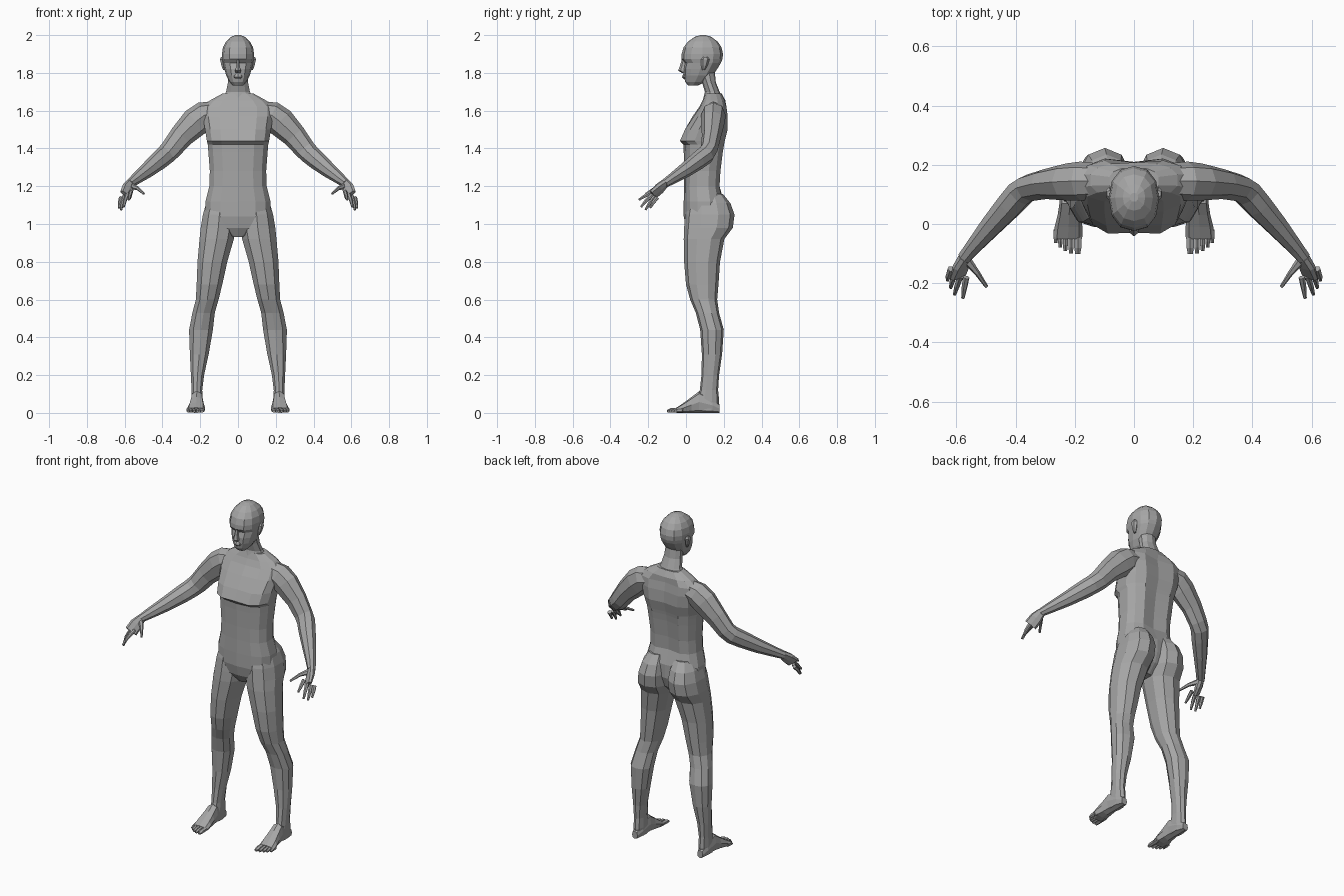
import bpy, bmesh, math
from mathutils import Vector

skin = bpy.data.materials.new("plain_grey")
skin.diffuse_color = (0.38, 0.38, 0.38, 1)


def loft(name, rings, n=10, power=2.0, mirror=False, tweak=None):
    """Skin a list of rings (centre, half-axis u, half-axis v) and cap the ends."""
    bm = bmesh.new()
    loops = []
    for c, u, v in rings:
        loop = []
        for i in range(n):
            a = 2 * math.pi * i / n - math.pi / 2
            ca, sa = math.cos(a), math.sin(a)
            ca = math.copysign(abs(ca) ** (2 / power), ca)
            sa = math.copysign(abs(sa) ** (2 / power), sa)
            p = Vector(c) + Vector(u) * ca + Vector(v) * sa
            loop.append(bm.verts.new(tweak(p) if tweak else p))
        loops.append(loop)
    for a, b in zip(loops, loops[1:]):
        for i in range(n):
            j = (i + 1) % n
            bm.faces.new((a[i], a[j], b[j], b[i]))
    bm.faces.new(loops[0])
    bm.faces.new(loops[-1])
    bmesh.ops.recalc_face_normals(bm, faces=bm.faces)
    me = bpy.data.meshes.new(name)
    bm.to_mesh(me)
    bm.free()
    me.materials.append(skin)
    ob = bpy.data.objects.new(name, me)
    bpy.context.collection.objects.link(ob)
    if mirror:
        ob.modifiers.new("mirror", 'MIRROR').use_mirror_merge = False
    return ob


def stack(sections):
    """Horizontal rings from (z, x inner, x outer, y front, y back)."""
    return [(((a + b) / 2, (f + k) / 2, z), ((b - a) / 2, 0, 0), (0, (k - f) / 2, 0))
            for z, a, b, f, k in sections]


def centred(sections):
    return stack([(z, -w, w, f, k) for z, w, f, k in sections])


def sweep(sections, hint):
    """Rings across a path of (x, y, z, half width along hint, half thickness)."""
    pts = [Vector(s[:3]) for s in sections]
    out = []
    for i, s in enumerate(sections):
        t = (pts[min(i + 1, len(pts) - 1)] - pts[max(i - 1, 0)]).normalized()
        h = Vector(hint)
        u = (h - t * h.dot(t)).normalized()
        out.append((pts[i], u * s[3], t.cross(u) * s[4]))
    return out


# torso, with a groove along the spine and the breastbone
def torso_shape(p):
    if abs(p.x) < 0.005:
        if p.y > 0.15 and 1.15 < p.z < 1.64:
            p.y -= 0.02
        elif p.y < 0.05 and 1.43 < p.z < 1.52:
            p.y += 0.012
    return p


loft("torso", centred([
    (0.93, .03, .03, .13), (0.98, .12, .0, .18), (1.04, .175, -.012, .20),
    (1.12, .175, -.012, .20), (1.20, .155, -.01, .185), (1.28, .152, -.01, .19),
    (1.38, .16, -.012, .203), (1.42, .163, -.014, .21), (1.44, .168, -.042, .215),
    (1.50, .178, -.015, .23), (1.57, .19, .035, .228), (1.62, .19, .07, .22),
    (1.655, .15, .088, .208), (1.69, .085, .10, .19)]),
    n=14, power=2.6, tweak=torso_shape)

# neck
loft("neck", centred([
    (1.65, .095, .088, .20), (1.70, .066, .10, .178),
    (1.75, .056, .085, .158), (1.83, .05, .05, .15)]), n=10)

# head with jaw, eye hollow, brow and skull
loft("head", centred([
    (1.732, .026, .012, .06), (1.752, .045, -.004, .10), (1.785, .062, -.012, .14),
    (1.82, .072, -.014, .165), (1.853, .08, -.006, .185), (1.873, .084, -.024, .193),
    (1.90, .085, -.023, .196), (1.935, .08, -.013, .188), (1.965, .064, .01, .168),
    (1.99, .038, .045, .135), (2.0, .014, .075, .105)]), n=12, power=2.25)

# nose and lips
loft("nose", centred([
    (1.80, .014, -.022, .01), (1.812, .018, -.042, .01),
    (1.835, .011, -.033, .01), (1.872, .008, -.022, .01)]), n=6)
loft("lips", centred([
    (1.768, .014, -.012, .02), (1.777, .024, -.021, .02),
    (1.786, .026, -.018, .02), (1.793, .014, -.015, .02)]), n=8)

# ears
loft("ear", stack([
    (1.815, .066, .080, .085, .10), (1.84, .066, .090, .08, .115),
    (1.872, .07, .097, .08, .125), (1.885, .07, .092, .09, .115)]), n=6, mirror=True)

# legs, including the buttocks
loft("leg", stack([
    (1.16, .03, .14, .05, .195), (1.11, .014, .172, .01, .235),
    (1.05, .007, .19, -.005, .257), (0.98, .007, .202, -.01, .248),
    (0.92, .018, .208, -.012, .203), (0.80, .053, .218, -.01, .18),
    (0.68, .08, .222, .0, .172), (0.60, .10, .226, .022, .165),
    (0.53, .12, .244, .052, .175), (0.44, .13, .262, .075, .20),
    (0.31, .153, .257, .084, .191), (0.20, .178, .251, .082, .175),
    (0.12, .188, .247, .073, .17), (0.06, .187, .247, .055, .176),
    (0.01, .19, .245, .06, .17)]), n=10, power=2.2, mirror=True)

# feet: rings along y from (y, x inner, x outer, top height)
foot = [(.178, .20, .237, .045), (.14, .188, .248, .08), (.07, .184, .252, .115),
        (.03, .18, .258, .085), (-.01, .174, .268, .055), (-.05, .175, .272, .028)]
loft("foot", [(((a + b) / 2, y, h / 2), ((b - a) / 2, 0, 0), (0, 0, h / 2))
              for y, a, b, h in foot], n=8, power=2.6, mirror=True)

# toes
for i, (x, tip, r) in enumerate([(.19, -.10, .014), (.213, -.098, .010), (.232, -.09, .010),
                                 (.249, -.078, .009), (.264, -.063, .009)]):
    loft(f"toe_{i + 1}", sweep([
        (x, -.02, .016, r, .014), (x, tip + .02, .013, r, .012),
        (x, tip, .008, r * .7, .007)], (1, 0, 0)), n=6, mirror=True)

# arms from shoulder to wrist
loft("arm", sweep([
    (.12, .145, 1.59, .06, .062), (.18, .145, 1.575, .066, .074),
    (.225, .142, 1.54, .063, .078), (.30, .135, 1.465, .051, .064),
    (.355, .122, 1.395, .046, .056), (.383, .105, 1.367, .048, .053),
    (.42, .063, 1.335, .046, .05), (.48, -.004, 1.285, .038, .041),
    (.545, -.08, 1.235, .027, .029), (.574, -.115, 1.213, .024, .022)],
    (0, 1, 0)), n=8, mirror=True)

# palms, spreading toward the knuckles
across = (-.055, .035, -.03)
loft("palm", sweep([
    (.57, -.11, 1.217, .024, .019), (.583, -.14, 1.188, .036, .018),
    (.594, -.176, 1.154, .037, .012)], across), n=8, power=2.6, mirror=True)

# fingers and thumb: base, middle joint, tip
digits = {
    "thumb": ((.563, -.125, 1.20), (.53, -.165, 1.188), (.498, -.212, 1.16)),
    "index_finger": ((.567, -.18, 1.17), (.573, -.215, 1.15), (.578, -.25, 1.128)),
    "middle_finger": ((.586, -.175, 1.157), (.598, -.21, 1.125), (.606, -.238, 1.09)),
    "ring_finger": ((.604, -.165, 1.146), (.614, -.193, 1.11), (.619, -.215, 1.075)),
    "little_finger": ((.619, -.152, 1.14), (.627, -.175, 1.112), (.63, -.19, 1.085)),
}
for name, (a, b, c) in digits.items():
    k = 1.4 if name == "thumb" else 1.0
    loft(name, sweep([(*a, .011 * k, .012 * k), (*b, .0095, .010), (*c, .006, .006)],
                     across), n=6, mirror=True)
